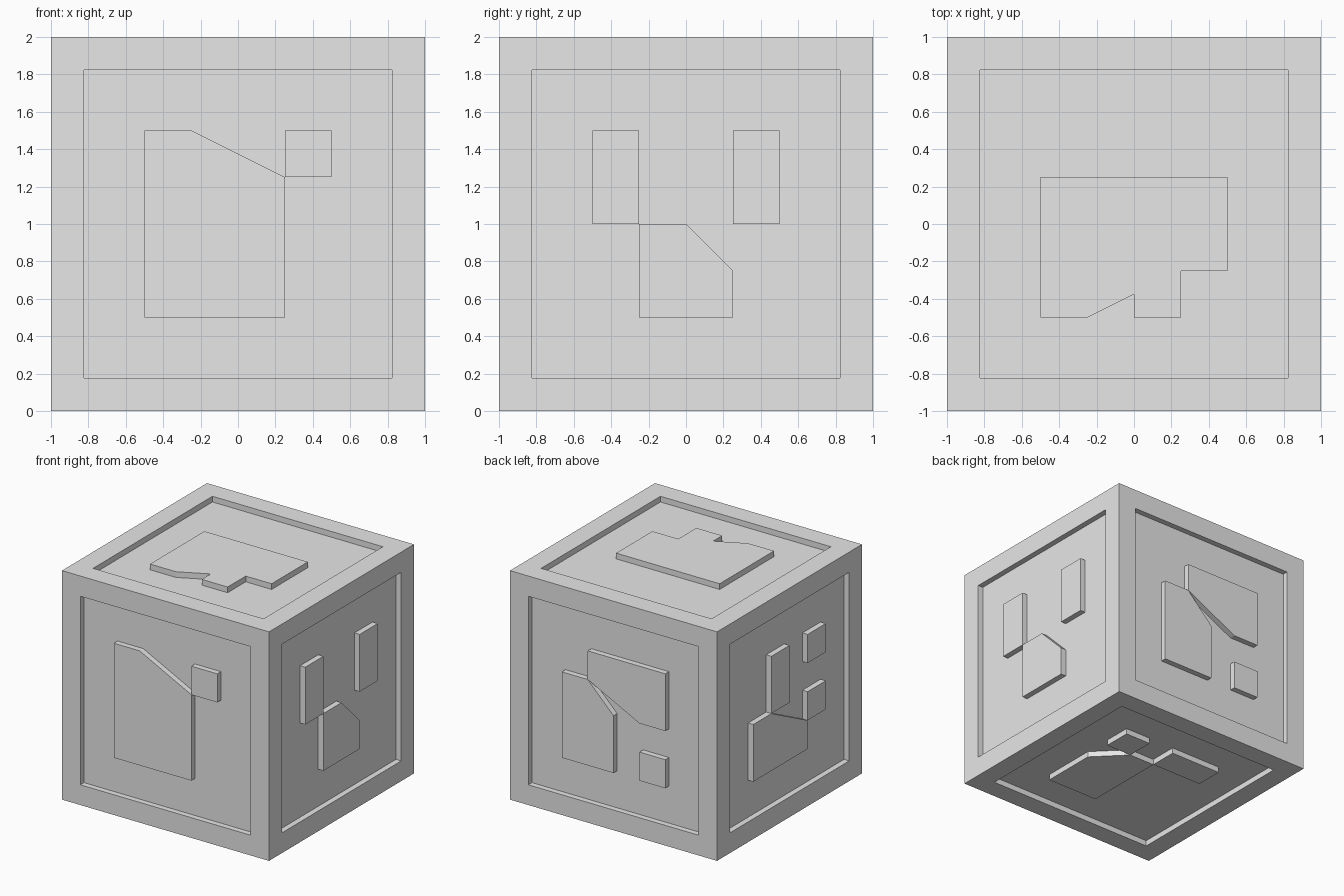
import bpy
import bmesh
from mathutils import Matrix, Vector

CELL = 0.25
DEPTH = 0.05

default = bpy.data.objects.get("Cube")
if default:
    bpy.data.objects.remove(default, do_unlink=True)

grey = bpy.data.materials.new("light_grey")
grey.use_nodes = True
grey.diffuse_color = (0.8, 0.8, 0.8, 1)
grey.node_tree.nodes["Principled BSDF"].inputs["Base Color"].default_value = (0.8, 0.8, 0.8, 1)


def make_object(name, bm):
    bmesh.ops.recalc_face_normals(bm, faces=bm.faces[:])
    mesh = bpy.data.meshes.new(name)
    bm.to_mesh(mesh)
    bm.free()
    mesh.materials.append(grey)
    obj = bpy.data.objects.new(name, mesh)
    bpy.context.collection.objects.link(obj)
    return obj


# Cube body with a recessed square panel in every side
bm = bmesh.new()
bmesh.ops.create_cube(bm, size=2, matrix=Matrix.Translation((0, 0, 1)))
sides = bm.faces[:]
bmesh.ops.inset_individual(bm, faces=sides, thickness=CELL)
panels = bmesh.ops.extrude_discrete_faces(bm, faces=sides)["faces"]
for panel in panels:
    panel.normal_update()
    bmesh.ops.translate(bm, verts=panel.verts[:], vec=panel.normal * -DEPTH)
make_object("cube_body", bm)


def raised_mark(name, right, up, rows):
    """Raise the X cells of a pattern from a panel, flush with the cube's rim."""
    right, up = Vector(right), Vector(up)
    out = right.cross(up)
    centre = Vector((0, 0, 1)) + out * (1 - DEPTH)
    bm = bmesh.new()
    for r, row in enumerate(rows):
        for c, mark in enumerate(row):
            if mark == "X":
                corners = [(c, r + 1), (c + 1, r + 1), (c + 1, r), (c, r)]
                bm.faces.new([bm.verts.new(centre + right * (i - 2) * CELL + up * (2 - j) * CELL)
                              for i, j in corners])
    # Join neighbouring cells into whole shapes, then give them height
    bmesh.ops.remove_doubles(bm, verts=bm.verts[:], dist=0.001)
    bmesh.ops.dissolve_faces(bm, faces=bm.faces[:], use_verts=True)
    raised = bmesh.ops.extrude_face_region(bm, geom=bm.faces[:])["geom"]
    bmesh.ops.translate(bm, vec=out * DEPTH,
                        verts=[v for v in raised if isinstance(v, bmesh.types.BMVert)])
    make_object(name, bm)


# Patterns, each read facing its side: right direction, up direction, rows
X, Y, Z = (1, 0, 0), (0, 1, 0), (0, 0, 1)
NX, NY = (-1, 0, 0), (0, -1, 0)
raised_mark("front_mark", X, Z, ["X..X", "XXX.", "..X.", "XXX."])
raised_mark("left_mark", Y, Z, ["X..X", "X..X", ".X..", ".XX."])
raised_mark("back_mark", NX, Z, [".XXX", "X..X", "XX..", "XX.X"])
raised_mark("right_mark", NY, Z, [".X.X", ".X..", "X..X", "XXX."])
raised_mark("top_mark", X, Y, ["....", "XXXX", "X..X", "X.X."])
raised_mark("bottom_mark", NX, Y, ["X.XX", ".X..", "XX..", "XX.."])
